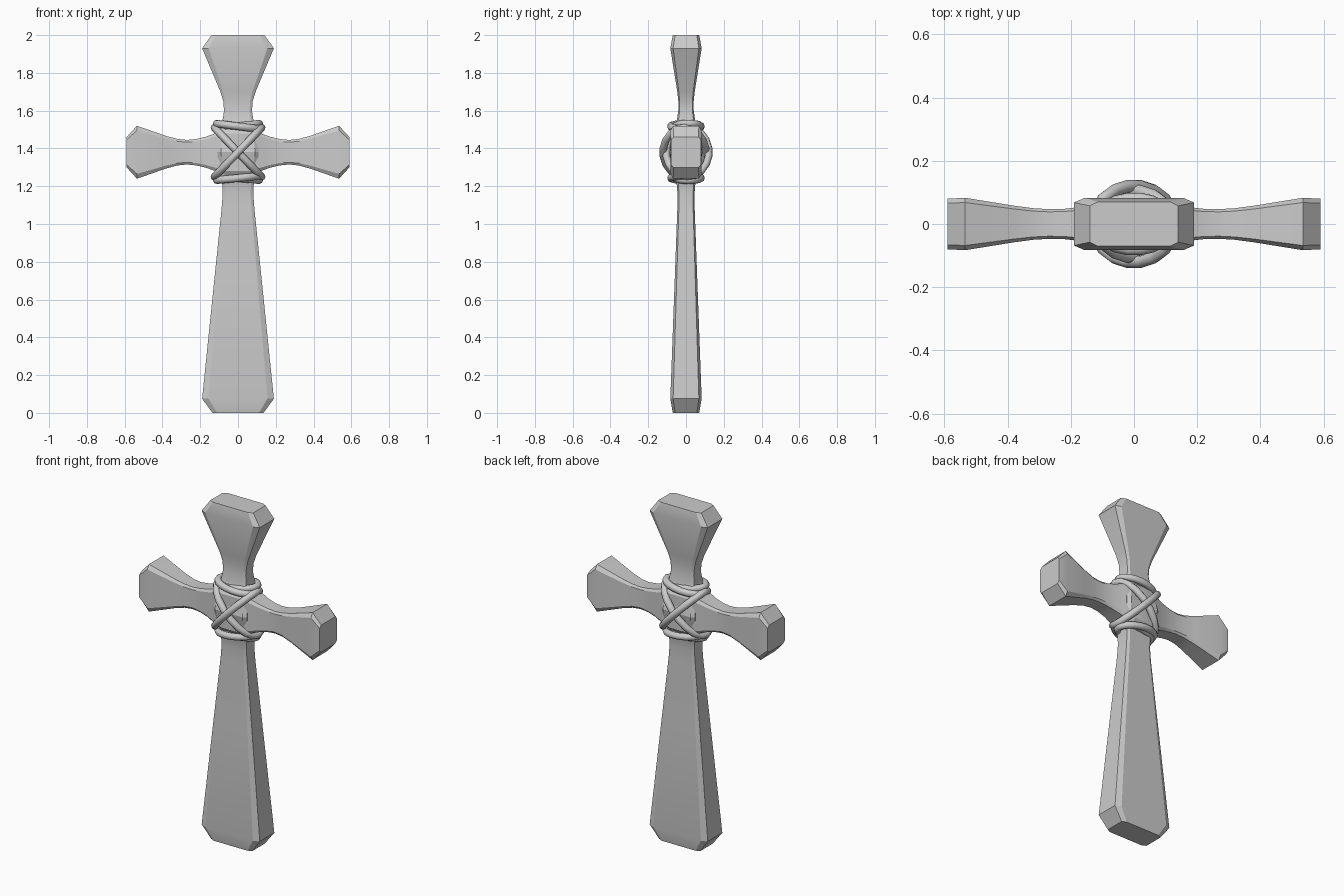
import bpy, bmesh, math
from mathutils import Vector

cube = bpy.data.objects.get("Cube")
if cube:
    bpy.data.objects.remove(cube, do_unlink=True)

CENTRE = 1.38

grey = bpy.data.materials.new("plain grey")
grey.use_nodes = True
colour = (0.6, 0.6, 0.6, 1)
grey.diffuse_color = colour
grey.node_tree.nodes["Principled BSDF"].inputs["Base Color"].default_value = colour


def add_object(name, data):
    obj = bpy.data.objects.new(name, data)
    bpy.context.collection.objects.link(obj)
    data.materials.append(grey)
    return obj


def smooth(obj):
    bpy.ops.object.select_all(action="DESELECT")
    obj.select_set(True)
    bpy.context.view_layer.objects.active = obj
    bpy.ops.object.shade_smooth_by_angle(angle=math.radians(20))


def loft(name, stations, place):
    """Bevelled bar through (distance, half width, half depth) stations."""
    bm = bmesh.new()
    rings = []
    for dist, w, d in stations:
        a, b = w * 0.82, d * 0.82
        outline = [(a, -d), (w, -b), (w, b), (a, d),
                   (-a, d), (-w, b), (-w, -b), (-a, -d)]
        rings.append([bm.verts.new(place(dist, u, y)) for u, y in outline])
    for r, s in zip(rings, rings[1:]):
        for i in range(8):
            j = (i + 1) % 8
            bm.faces.new((r[i], r[j], s[j], s[i]))
    bm.faces.new(rings[0])
    bm.faces.new(rings[-1])
    bmesh.ops.recalc_face_normals(bm, faces=bm.faces)
    mesh = bpy.data.meshes.new(name)
    bm.to_mesh(mesh)
    bm.free()
    smooth(add_object(name, mesh))


def cord(name, point, thickness=0.02, steps=18):
    """Closed round cord through point(angle)."""
    curve = bpy.data.curves.new(name, "CURVE")
    curve.dimensions = "3D"
    curve.bevel_depth = thickness
    curve.bevel_resolution = 2
    spline = curve.splines.new("POLY")
    spline.points.add(steps - 1)
    spline.use_cyclic_u = True
    for i, p in enumerate(spline.points):
        p.co = (*point(math.tau * i / steps), 1)
        p.radius = 1
    spline.use_smooth = True
    add_object(name, curve)


# Upright post, flaring to both ends
post = [(0, .135, .07), (.075, .19, .083), (.7, .126, .06), (1.08, .087, .046),
        (1.16, .081, .045), (1.22, .084, .05), (1.28, .1, .066),
        (CENTRE, .11, .088), (1.48, .1, .066), (1.54, .083, .05), (1.6, .074, .041),
        (1.65, .078, .041), (1.7, .093, .046), (1.93, .19, .083), (2, .14, .07)]
loft("upright_post", post, lambda t, u, y: (u, y, t))

# Crossbar, one half mirrored to the other
half = [(.06, .122, .08), (.12, .1, .064), (.17, .082, .054), (.22, .07, .048),
        (.27, .065, .047), (.32, .07, .05), (.38, .086, .058),
        (.535, .14, .083), (.59, .08, .08)]
bar = [(-x, w, d) for x, w, d in reversed(half)] + half
loft("crossbar", bar, lambda t, u, y: (t, y, CENTRE + u))

# Crossed diagonal cords around the joint, each proud on its own side
for name, side in (("diagonal_cord_a", 1), ("diagonal_cord_b", -1)):
    cord(name, lambda a, s=side: (
        .125 * math.cos(a), .113 * math.sin(a) - s * .008,
        CENTRE + s * .13 * math.cos(a)))

# Pairs of tilted cords around the neck above and below the joint
for name, height, slope in (("upper_cord", 1.517, -.13), ("lower_cord", 1.243, .1)):
    for tag, side in (("front", 1), ("back", -1)):
        cord(name + "_" + tag, lambda a, h=height, k=slope, s=side: (
            .113 * math.cos(a), .068 * math.sin(a) - s * .012,
            h + s * k * .113 * math.cos(a)))
